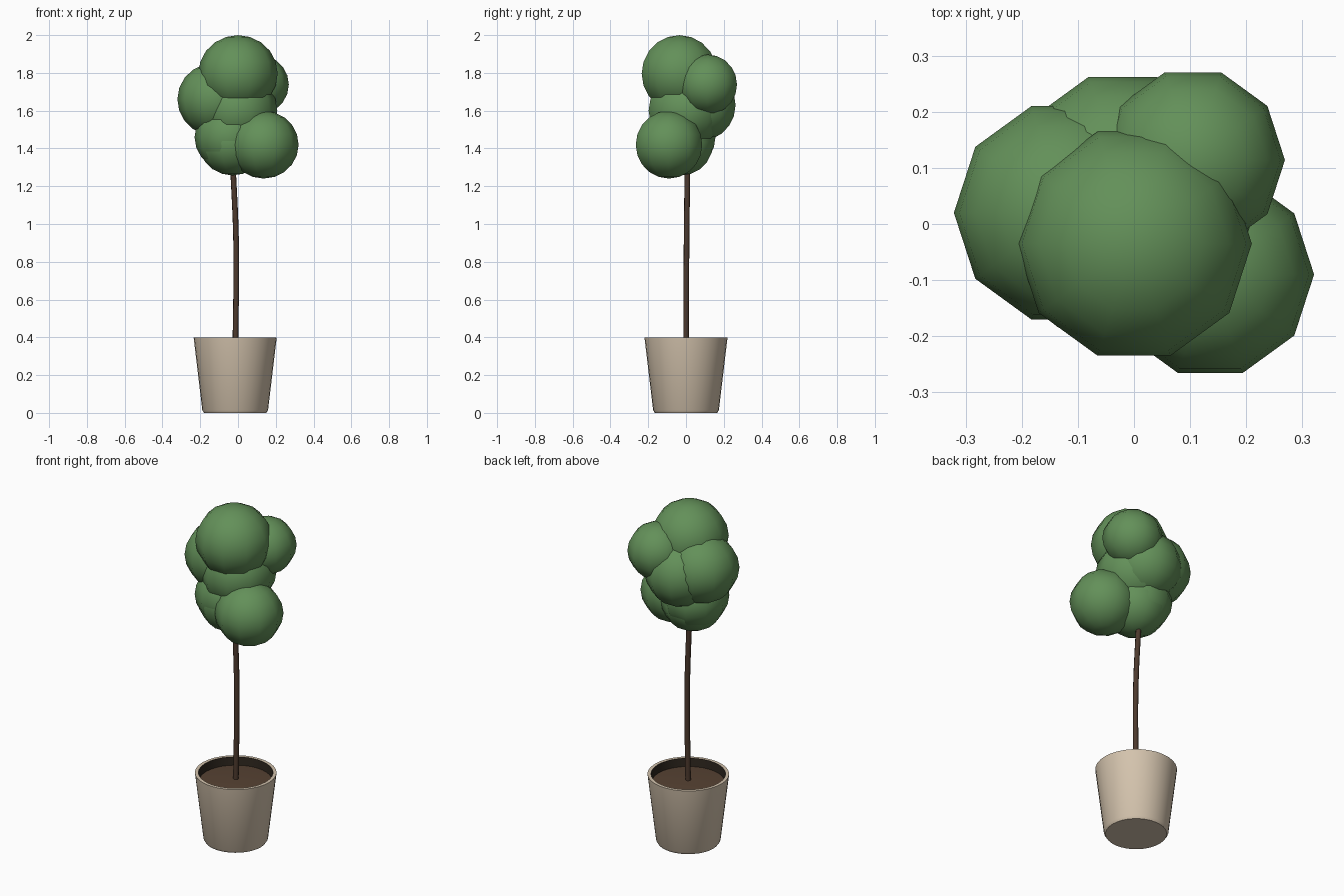
import bpy, bmesh, math
from mathutils import Vector

cube = bpy.data.objects.get("Cube")
if cube:
    bpy.data.objects.remove(cube, do_unlink=True)


def material(name, rgb):
    m = bpy.data.materials.new(name)
    m.use_nodes = True
    color = (*rgb, 1)
    m.diffuse_color = color
    node = next(n for n in m.node_tree.nodes if n.type == 'BSDF_PRINCIPLED')
    node.inputs["Base Color"].default_value = color
    node.inputs["Roughness"].default_value = 0.9
    return m


leaf = material("leaf green", (0.125, 0.28, 0.10))
clay = material("pale clay", (0.66, 0.55, 0.42))
bark = material("bark brown", (0.075, 0.042, 0.027))
earth = material("soil brown", (0.095, 0.055, 0.033))
shade = material("dark inner wall", (0.025, 0.018, 0.012))


def lathe(name, profile, sides, location, mats, smooth_angle):
    """Revolve (radius, height) points around z into a closed solid."""
    bm = bmesh.new()
    rings = []
    for r, z in profile:
        if r < 1e-5:
            rings.append([bm.verts.new((0, 0, z))] * sides)
        else:
            turns = [math.tau * i / sides for i in range(sides)]
            rings.append([bm.verts.new((r * math.cos(a), r * math.sin(a), z)) for a in turns])
    for low, high in zip(rings, rings[1:]):
        for i in range(sides):
            j = (i + 1) % sides
            corners = list(dict.fromkeys((low[i], low[j], high[j], high[i])))
            bm.faces.new(corners)
    bmesh.ops.recalc_face_normals(bm, faces=bm.faces)
    mesh = bpy.data.meshes.new(name)
    bm.to_mesh(mesh)
    bm.free()
    for m in mats:
        mesh.materials.append(m)
    obj = bpy.data.objects.new(name, mesh)
    obj.location = location
    bpy.context.collection.objects.link(obj)
    bpy.ops.object.select_all(action='DESELECT')
    obj.select_set(True)
    bpy.context.view_layer.objects.active = obj
    bpy.ops.object.shade_smooth_by_angle(angle=math.radians(smooth_angle))
    return obj


# Pot with a hollow top
centre = (-0.015, 0, 0)
pot = lathe("pot", [(0, 0), (0.165, 0), (0.174, 0.014), (0.22, 0.4),
                    (0.201, 0.4), (0.194, 0.33), (0, 0.33)],
            32, centre, [clay, shade], 30)
for face in pot.data.polygons:
    outward = face.normal.xy.dot(face.center.xy)
    if outward < -0.01 and face.center.z > 0.3:
        face.material_index = 1

# Soil
lathe("soil", [(0, 0.335), (0.194, 0.335), (0.196, 0.352), (0, 0.365)],
      32, centre, [earth], 30)

# Gently bowed trunk
curve = bpy.data.curves.new("trunk", 'CURVE')
curve.dimensions = '3D'
curve.bevel_depth = 0.015
curve.bevel_resolution = 2
curve.use_fill_caps = True
curve.resolution_u = 6
spline = curve.splines.new('BEZIER')
path = [(-0.014, 0, 0.34), (-0.01, 0.003, 0.9), (-0.028, 0.008, 1.33)]
spline.bezier_points.add(len(path) - 1)
for point, co in zip(spline.bezier_points, path):
    point.co = co
    point.handle_left_type = point.handle_right_type = 'AUTO'
curve.materials.append(bark)
trunk = bpy.data.objects.new("trunk", curve)
bpy.context.collection.objects.link(trunk)

# Foliage: overlapping ten-sided balls (centre, radius)
balls = {
    "top": ((0, -0.035, 1.796), 0.21),
    "left": ((-0.121, 0.02, 1.66), 0.20),
    "back": ((-0.02, 0.076, 1.63), 0.196),
    "back_right": ((0.105, 0.114, 1.738), 0.164),
    "middle": ((0, 0, 1.60), 0.208),
    "front_right": ((0.136, -0.09, 1.42), 0.185),
    "lower": ((-0.045, -0.02, 1.46), 0.185),
    "bottom": ((-0.03, -0.025, 1.43), 0.178),
}
RINGS = 10
for name, (position, radius) in balls.items():
    arc = [math.pi * k / RINGS for k in range(RINGS + 1)]
    profile = [(radius * math.sin(a), -0.97 * radius * math.cos(a)) for a in arc]
    lathe("foliage_" + name, profile, 10, Vector(position), [leaf], 60)
